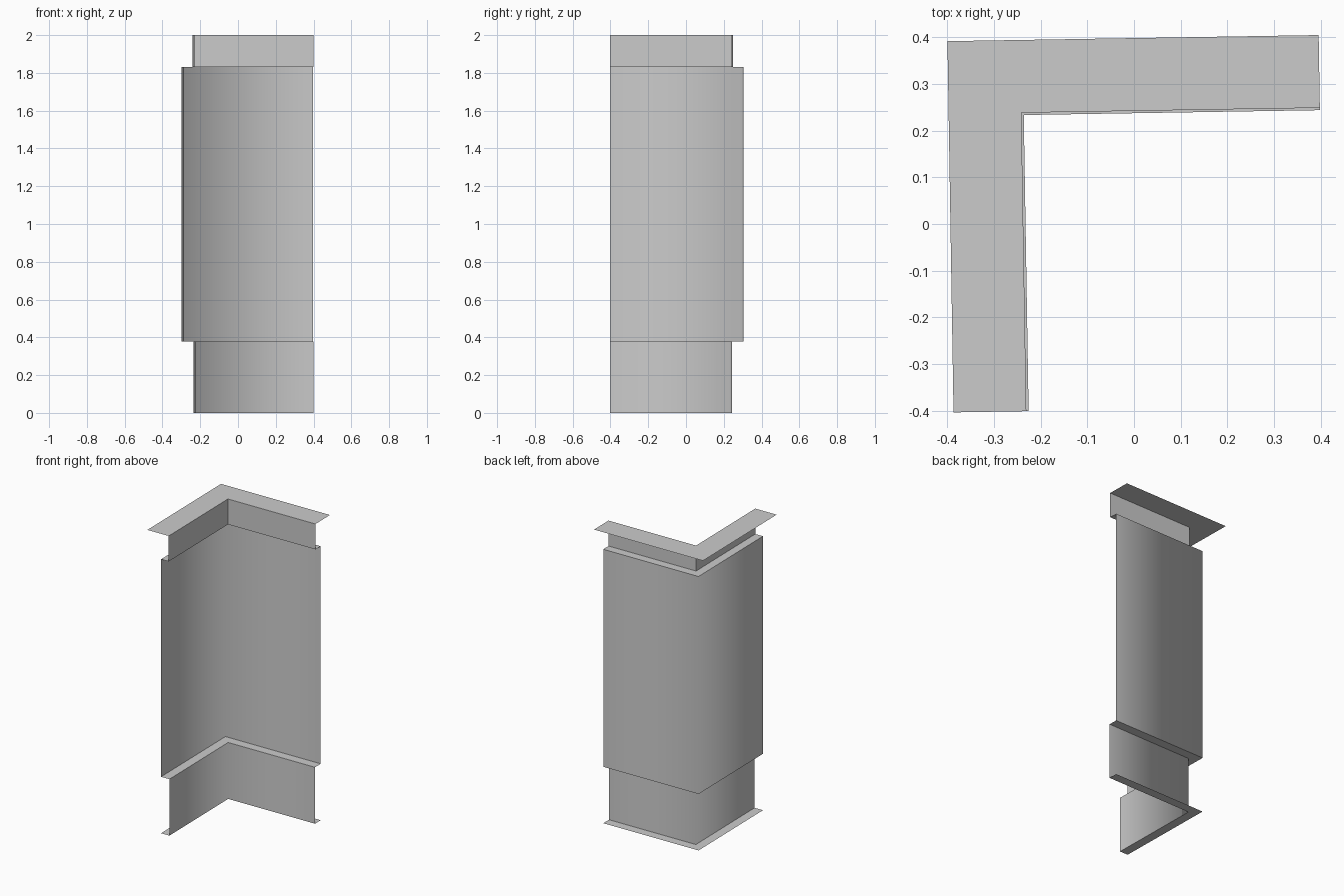
import bpy
from mathutils import Matrix, Vector

cube = bpy.data.objects.get("Cube")
if cube:
    bpy.data.objects.remove(cube, do_unlink=True)

# Plain grey sheet material
grey = bpy.data.materials.new("plain_grey")
grey.use_nodes = True
colour = (0.6, 0.6, 0.6, 1)
grey.diffuse_color = colour
grey.node_tree.nodes["Principled BSDF"].inputs["Base Color"].default_value = colour

# The L plan: outer corner, arm length and slight turn about z
CORNER = Vector((-0.4, 0.392, 0))
ARM = 0.796
TURN = Matrix.Rotation(0.0164, 3, "Z")


def l_path(inset, z):
    """Three points along the L, moved inward from its outer edge."""
    plan = ((inset, -ARM), (inset, -inset), (ARM, -inset))
    return [CORNER + TURN @ Vector((x, y, z)) for x, y in plan]


def l_sheet(name, start, end, smooth=False):
    """Thin sheet between two (inset, height) levels, following the L."""
    verts = l_path(*start) + l_path(*end)
    mesh = bpy.data.meshes.new(name)
    mesh.from_pydata(verts, [], [(0, 1, 4, 3), (1, 2, 5, 4)])
    mesh.materials.append(grey)
    for face in mesh.polygons:
        face.use_smooth = smooth
    obj = bpy.data.objects.new(name, mesh)
    bpy.context.collection.objects.link(obj)


# Inset of each level of the folded section
OUTER, PANEL, NECK, SKIRT = 0.0, 0.10, 0.156, 0.161
TOP, SHOULDER, SILL = 2.0, 1.83, 0.377

l_sheet("bottom_flange", (PANEL, 0), (SKIRT, 0))
l_sheet("lower_skirt", (SKIRT, 0), (SKIRT, SILL), smooth=True)
l_sheet("lower_ledge", (SKIRT, SILL), (PANEL, SILL))
l_sheet("main_panel", (PANEL, SILL), (PANEL, SHOULDER), smooth=True)
l_sheet("upper_ledge", (PANEL, SHOULDER), (NECK, SHOULDER))
l_sheet("upper_neck", (NECK, SHOULDER), (NECK, TOP))
l_sheet("top_plate", (NECK, TOP), (OUTER, TOP))
